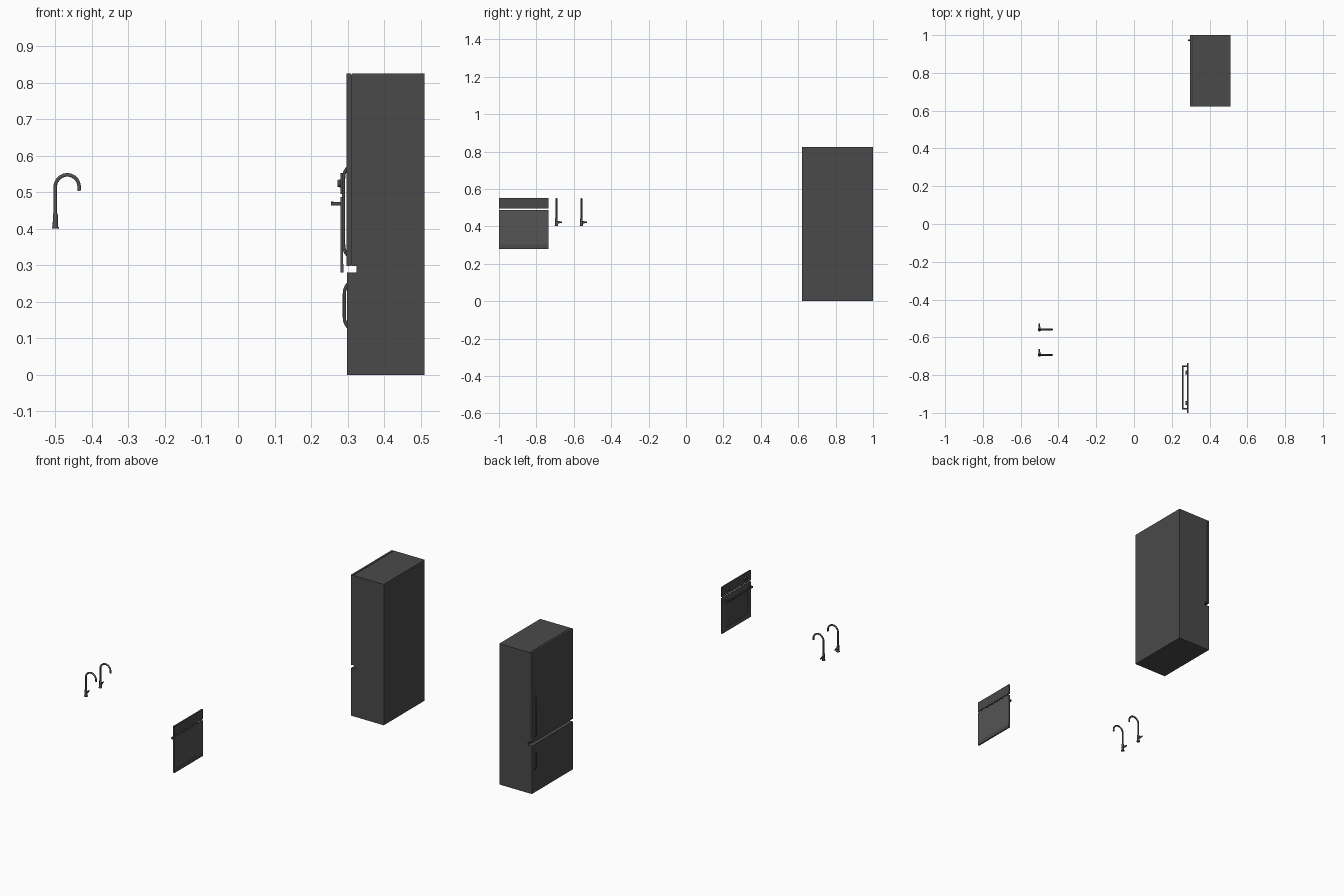
import bpy, bmesh, math
from mathutils import Vector

if "Cube" in bpy.data.objects:
    bpy.data.objects.remove(bpy.data.objects["Cube"])


def material(name, v):
    m = bpy.data.materials.new(name)
    m.diffuse_color = (v, v, v, 1)
    m.use_nodes = True
    m.node_tree.nodes["Principled BSDF"].inputs["Base Color"].default_value = m.diffuse_color
    return m


DARK = material("dark_enamel", 0.068)
GLASS = material("oven_front", 0.09)
METAL = material("dark_metal", 0.09)
TRIM = material("black_trim", 0.03)


def finish(name, bm, mat, smooth=False):
    bmesh.ops.recalc_face_normals(bm, faces=bm.faces)
    me = bpy.data.meshes.new(name)
    bm.to_mesh(me)
    bm.free()
    me.materials.append(mat)
    ob = bpy.data.objects.new(name, me)
    bpy.context.collection.objects.link(ob)
    if smooth:
        bpy.ops.object.select_all(action='DESELECT')
        ob.select_set(True)
        bpy.context.view_layer.objects.active = ob
        bpy.ops.object.shade_smooth_by_angle(angle=math.radians(35))
    return ob


def box(name, x, y, z, mat, bevel=0.0):
    bm = bmesh.new()
    bmesh.ops.create_cube(bm, size=1)
    for v in bm.verts:
        v.co = [(a + b) / 2 + c * (b - a) for (a, b), c in zip((x, y, z), v.co)]
    if bevel:
        bmesh.ops.bevel(bm, geom=bm.edges[:], offset=bevel, segments=1, affect='EDGES')
    return finish(name, bm, mat)


def prism(name, profile, y0, y1, mat):
    bm = bmesh.new()
    f = bm.faces.new([bm.verts.new((x, y0, z)) for x, z in profile])
    r = bmesh.ops.extrude_face_region(bm, geom=[f])
    bmesh.ops.translate(bm, vec=(0, y1 - y0, 0),
                        verts=[g for g in r['geom'] if isinstance(g, bmesh.types.BMVert)])
    # close the starting side if the extrusion removed it
    bmesh.ops.holes_fill(bm, edges=[e for e in bm.edges if e.is_boundary])
    return finish(name, bm, mat)


def rod(name, a, b, r0, r1, mat, sides=20):
    a, b = Vector(a), Vector(b)
    bm = bmesh.new()
    bmesh.ops.create_cone(bm, cap_ends=True, segments=sides, radius1=r0,
                          radius2=r1, depth=(b - a).length)
    q = Vector((0, 0, 1)).rotation_difference(b - a)
    for v in bm.verts:
        v.co = q @ v.co + (a + b) / 2
    return finish(name, bm, mat, True)


def tube(name, pts, y, r, mat, sides=12):
    # round tube along a path in the xz plane
    bm = bmesh.new()
    rings = []
    P = [Vector((x, y, z)) for x, z in pts]
    for i, p in enumerate(P):
        t = (P[min(i + 1, len(P) - 1)] - P[max(i - 1, 0)]).normalized()
        n = t.cross(Vector((0, 1, 0)))
        rings.append([bm.verts.new(p + r * (math.cos(a) * n + Vector((0, math.sin(a), 0))))
                      for a in (2 * math.pi * k / sides for k in range(sides))])
    for A, B in zip(rings, rings[1:]):
        for k in range(sides):
            j = (k + 1) % sides
            bm.faces.new((A[k], A[j], B[j], B[k]))
    bm.faces.new(rings[0])
    bm.faces.new(rings[-1][::-1])
    return finish(name, bm, mat, True)


# fridge cabinet with the notch between the doors, lower door front flush
Y0, Y1 = 0.621, 1.0
prism("fridge_cabinet", [(0.312, 0.825), (0.51, 0.825), (0.51, 0), (0.325, 0),
                         (0.325, 0.298), (0.312, 0.298)], Y0, Y1, DARK)
box("fridge_lower_door", (0.299, 0.325), (Y0, Y1), (0, 0.28), DARK)
box("fridge_door_gasket", (0.308, 0.313), (Y0 + 0.002, Y1 - 0.002), (0.3, 0.822), TRIM)
box("fridge_upper_door", (0.297, 0.309), (Y0, Y1), (0.298, 0.825), DARK)


# fridge handles, curved back to the door at both ends
def handle(name, door_x, z0, z1):
    half = [(door_x + 0.003, 0), (door_x - 0.003, 0.008), (door_x - 0.007, 0.018),
            (door_x - 0.008, 0.03)]
    path = [(x, z0 + d) for x, d in half] + [(x, z1 - d) for x, d in reversed(half)]
    tube(name, path, 0.972, 0.0045, DARK)


handle("upper_door_handle", 0.297, 0.328, 0.567)
handle("lower_door_handle", 0.299, 0.13, 0.25)

# oven door with recessed window
door = box("oven_door", (0.280, 0.288), (-1.0, -0.735), (0.28, 0.487), GLASS)
door.data.materials.append(DARK)
bm = bmesh.new()
bm.from_mesh(door.data)
front = min(bm.faces, key=lambda f: f.calc_center_median().x)
bmesh.ops.inset_region(bm, faces=[front], thickness=0.035)
bmesh.ops.inset_region(bm, faces=[front], thickness=0.002, depth=-0.003)
front.material_index = 1
bm.to_mesh(door.data)
bm.free()
box("oven_door_bottom_trim", (0.2875, 0.2885), (-1.0, -0.735), (0.28, 0.304), DARK)

# oven control panel and knobs
box("oven_control_panel", (0.280, 0.288), (-1.0, -0.735), (0.495, 0.553), DARK)
for y in (-0.948, -0.787):
    rod("oven_knob", (0.281, y, 0.524), (0.272, y, 0.524), 0.011, 0.0095, DARK)

# oven handle
box("oven_handle_bar", (0.254, 0.262), (-0.982, -0.75), (0.463, 0.474), DARK, 0.001)
for y in (-0.982, -0.758):
    box("oven_handle_mount", (0.261, 0.281), (y, y + 0.008), (0.463, 0.473), DARK)

# pair of gooseneck taps
R, CX, CZ = 0.0325, -0.4675, 0.515
arc = [(CX + R * math.cos(t), CZ + R * math.sin(t))
       for t in (math.radians(180 - 9 * k) for k in range(20))]
for y in (-0.693, -0.559):
    rod("tap_foot", (-0.5, y, 0.401), (-0.5, y, 0.405), 0.0095, 0.0095, METAL)
    rod("tap_body", (-0.5, y, 0.404), (-0.5, y, 0.442), 0.0075, 0.0065, METAL)
    tube("tap_spout", [(-0.5, 0.438), (-0.5, 0.47), (-0.5, 0.5)] + arc
         + [(-0.434, 0.504)], y, 0.0048, METAL)
    rod("tap_lever_hub", (-0.5, y, 0.422), (-0.5, y + 0.016, 0.422), 0.006, 0.006, METAL)
    rod("tap_lever", (-0.502, y + 0.014, 0.422), (-0.502, y + 0.031, 0.422), 0.0045, 0.004, METAL)
